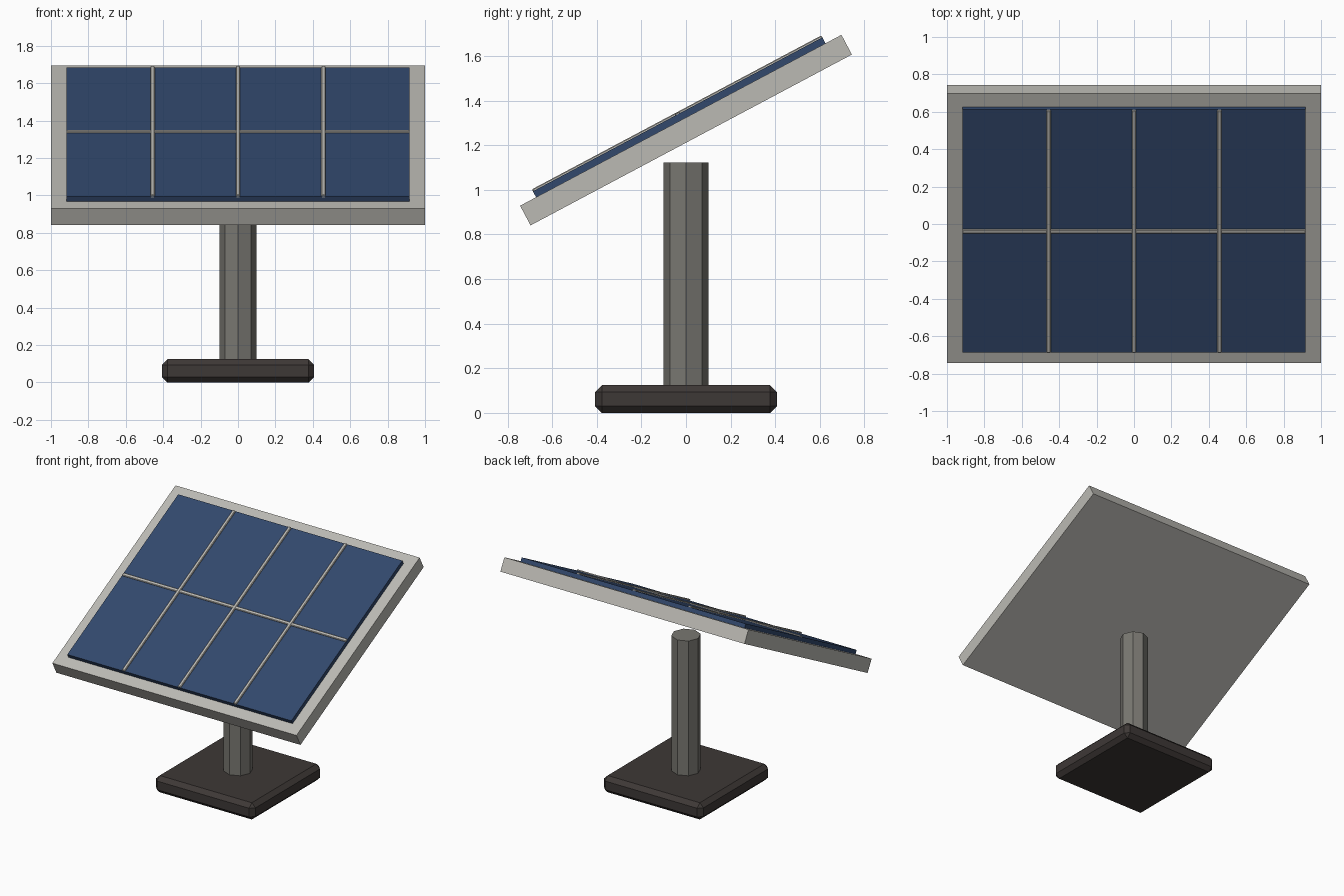
import bpy
import math
from mathutils import Matrix

cube = bpy.data.objects.get("Cube")
if cube:
    bpy.data.objects.remove(cube, do_unlink=True)


def make_material(name, color):
    mat = bpy.data.materials.new(name)
    mat.use_nodes = True
    mat.diffuse_color = (*color, 1)
    mat.node_tree.nodes["Principled BSDF"].inputs["Base Color"].default_value = (*color, 1)
    return mat


frame_grey = make_material("frame grey", (0.50, 0.49, 0.455))
cell_blue = make_material("cell blue", (0.032, 0.066, 0.152))
post_grey = make_material("post grey", (0.19, 0.185, 0.165))
base_dark = make_material("base dark", (0.048, 0.040, 0.037))

# Everything on the panel is placed in the tilted plane of the frame
TILT = Matrix.Translation((0, 0, 1.268)) @ Matrix.Rotation(math.radians(28), 4, "X")


def box(name, size, center, mat, bevel=0, matrix=None):
    bpy.ops.mesh.primitive_cube_add(size=1)
    obj = bpy.context.object
    obj.name = name
    obj.data.transform(Matrix.Translation(center) @ Matrix.Diagonal((*size, 1)))
    obj.data.materials.append(mat)
    if matrix:
        obj.matrix_world = matrix
    if bevel:
        mod = obj.modifiers.new("chamfer", "BEVEL")
        mod.width = bevel
        mod.segments = 1
    return obj


# Chamfered foot
box("base", (0.815, 0.815, 0.124), (0, 0, 0.062), base_dark, bevel=0.03)

# Eight-sided post, stopping just below the panel
bpy.ops.mesh.primitive_cylinder_add(vertices=8, radius=0.1, depth=1.0, location=(0, 0, 0.622))
post = bpy.context.object
post.name = "post"
post.data.materials.append(post_grey)

# Tilted frame slab and the raised cell sheet
box("panel_frame", (2.0, 1.632, 0.1), (0, 0, 0), frame_grey, matrix=TILT)
box("solar_cells", (1.836, 1.47, 0.03), (0, 0, 0.065), cell_blue, matrix=TILT)

# Divider bars
for i in (-1, 0, 1):
    box(f"column_divider_{i + 2}", (0.024, 1.47, 0.02), (i * 0.457, 0, 0.08),
        frame_grey, bevel=0.004, matrix=TILT)
box("row_divider", (1.836, 0.024, 0.018), (0, 0, 0.079), frame_grey, bevel=0.004, matrix=TILT)
